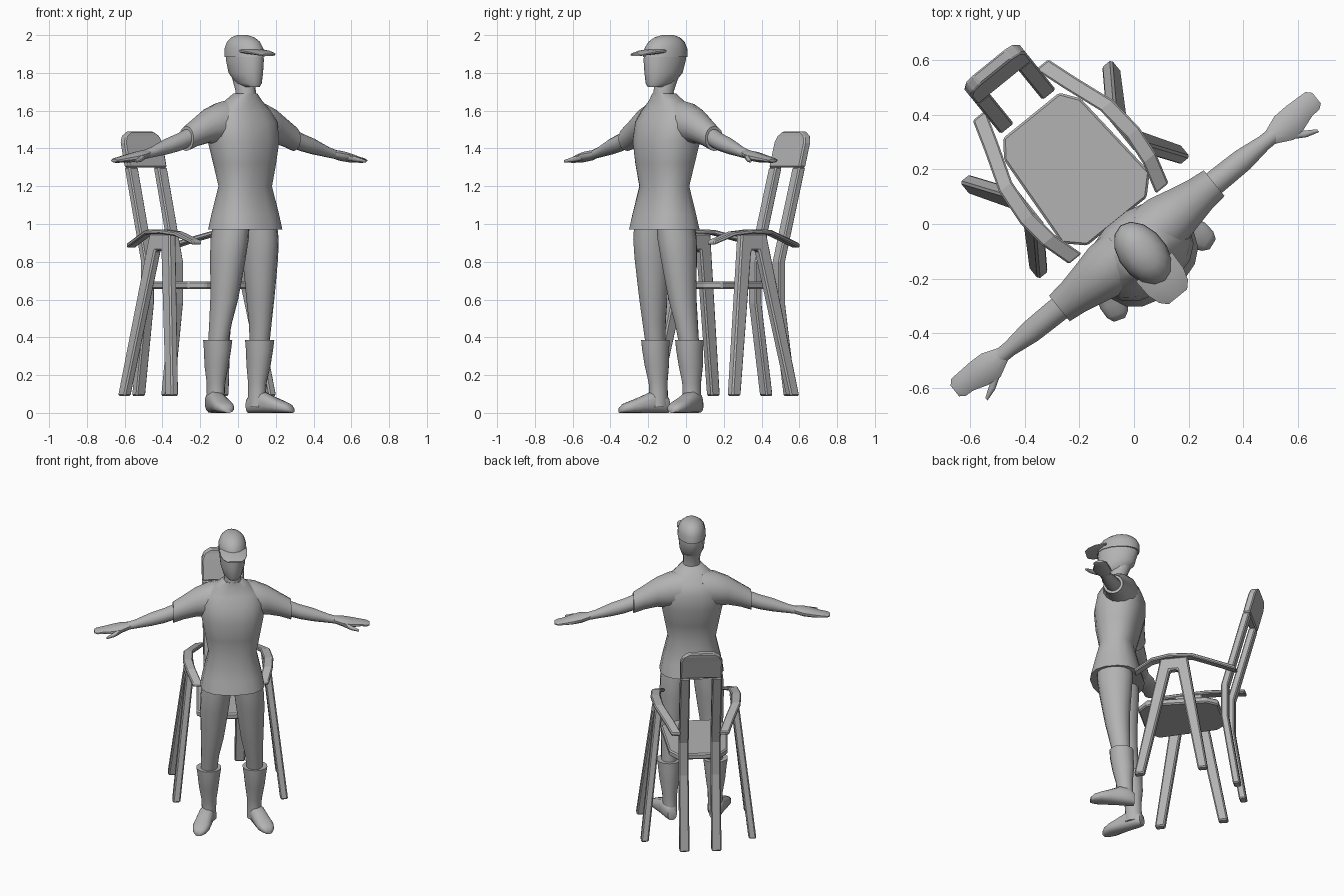
import bpy, math
from mathutils import Vector

if "Cube" in bpy.data.objects:
    bpy.data.objects.remove(bpy.data.objects["Cube"])

grey = bpy.data.materials.new("plain_grey")
grey.diffuse_color = (0.45, 0.45, 0.45, 1)
grey.use_nodes = True
grey.node_tree.nodes["Principled BSDF"].inputs["Base Color"].default_value = grey.diffuse_color
X, Y, Z = Vector((1, 0, 0)), Vector((0, 1, 0)), Vector((0, 0, 1))


def make(name, verts, faces, smooth=50):
    """Mesh object placed in the turned frame shared by figure and chair."""
    me = bpy.data.meshes.new(name)
    me.from_pydata(verts, [], faces)
    me.materials.append(grey)
    ob = bpy.data.objects.new(name, me)
    bpy.context.collection.objects.link(ob)
    ob.location = (0.01, -0.08, 0)
    ob.rotation_euler = (0, 0, math.radians(39))
    bpy.ops.object.select_all(action='DESELECT')
    ob.select_set(True)
    bpy.context.view_layer.objects.active = ob
    bpy.ops.object.mode_set(mode='EDIT')
    bpy.ops.mesh.select_all(action='SELECT')
    bpy.ops.mesh.normals_make_consistent(inside=False)
    bpy.ops.object.mode_set(mode='OBJECT')
    if smooth:
        bpy.ops.object.shade_smooth_by_angle(angle=math.radians(smooth))
    return ob


def loft(name, rings, u, v, n=14, power=2.0, smooth=50):
    """Skin of oval rings (centre, radius along u, radius along v)."""
    verts, faces = [], []
    for c, ru, rv in rings:
        for i in range(n):
            a = 2 * math.pi * (i + 0.5) / n
            cu, sv = math.cos(a), math.sin(a)
            pu = math.copysign(abs(cu) ** (2 / power), cu)
            pv = math.copysign(abs(sv) ** (2 / power), sv)
            verts.append(Vector(c) + u * ru * pu + v * rv * pv)
    for r in range(len(rings) - 1):
        for i in range(n):
            j = (i + 1) % n
            faces.append((r * n + i, r * n + j, r * n + n + j, r * n + n + i))
    faces += [tuple(range(n)), tuple(range((len(rings) - 1) * n, len(rings) * n))]
    return make(name, verts, faces, smooth)


def upright(name, rows, **kw):
    """Loft along z from rows (z, x, y, rx, ry)."""
    return loft(name, [((x, y, z), a, b) for z, x, y, a, b in rows], X, Y, **kw)


def prism(name, pts, offset, bevel=0.008):
    """Extruded flat outline with softened edges."""
    n = len(pts)
    verts = [Vector(p) for p in pts] + [Vector(p) + offset for p in pts]
    faces = [tuple(range(n)), tuple(range(n, 2 * n))]
    faces += [(i, (i + 1) % n, n + (i + 1) % n, n + i) for i in range(n)]
    ob = make(name, verts, faces, 0)
    if bevel:
        m = ob.modifiers.new("soft_edges", 'BEVEL')
        m.width, m.segments = bevel, 1
    return ob


# ---- figure: shirt, neck, head
upright("shirt", [
    (0.97, 0, -0.045, .200, .165), (1.05, 0, -0.045, .185, .145),
    (1.20, 0, -0.045, .150, .108), (1.32, 0, -0.04, .172, .135),
    (1.44, 0, -0.03, .195, .155), (1.54, 0, -0.02, .195, .145),
    (1.60, 0, -0.015, .165, .115), (1.65, 0, -0.03, .105, .08),
    (1.69, 0, -0.045, .062, .06)], power=2.4, n=16)
upright("neck", [(1.64, 0, -0.045, .06, .06), (1.70, 0, -0.05, .052, .056),
                 (1.80, 0, -0.02, .055, .07)])
upright("head", [
    (1.725, 0, -0.105, .035, .045), (1.745, 0, -0.075, .058, .085),
    (1.80, 0, -0.05, .076, .115), (1.87, 0, -0.042, .083, .128),
    (1.92, 0, -0.04, .080, .122)])
upright("cap", [
    (1.885, 0, -0.038, .088, .134), (1.93, 0, -0.034, .086, .128),
    (1.965, 0, -0.03, .074, .108), (1.988, 0, -0.025, .052, .075),
    (2.0, 0, -0.02, .022, .035)])
loft("cap_bill", [((0, -0.10, 1.915), .088, .016), ((0, -0.17, 1.908), .085, .014),
                  ((0, -0.215, 1.90), .07, .010), ((0, -0.24, 1.894), .045, .006)],
     X, Z, n=12)

for s, side in ((1, "left"), (-1, "right")):
    # ---- arm with sleeve, hand and thumb
    loft(side + "_sleeve", [
        ((s * .06, 0, 1.535), .11, .125), ((s * .14, 0, 1.535), .108, .11),
        ((s * .22, 0, 1.52), .088, .092), ((s * .30, 0, 1.485), .070, .075),
        ((s * .365, 0, 1.452), .062, .066)], Y, Z)
    loft(side + "_arm", [
        ((s * .32, 0, 1.47), .048, .052), ((s * .42, 0, 1.432), .046, .047),
        ((s * .50, 0, 1.41), .044, .042), ((s * .60, 0, 1.38), .030, .028),
        ((s * .65, 0, 1.368), .030, .024)], Y, Z, n=12)
    loft(side + "_hand", [
        ((s * .63, 0, 1.372), .030, .022), ((s * .69, -.004, 1.36), .058, .027),
        ((s * .745, 0, 1.35), .056, .024), ((s * .80, .008, 1.342), .045, .017),
        ((s * .835, .008, 1.337), .043, .014), ((s * .853, .006, 1.336), .026, .008)],
         Y, Z, n=10)
    loft(side + "_thumb", [
        ((s * .69, -.035, 1.355), .022, .018), ((s * .735, -.068, 1.342), .016, .014),
        ((s * .782, -.090, 1.332), .007, .007)], Y, Z, n=8)
    # ---- leg, boot and foot
    upright(side + "_leg", [
        (1.03, s * .090, -.045, .085, .11), (0.92, s * .102, -.04, .094, .112),
        (0.82, s * .110, -.035, .090, .102), (0.70, s * .117, -.028, .080, .088),
        (0.60, s * .123, -.020, .071, .078), (0.48, s * .135, -.005, .057, .066),
        (0.36, s * .142, .010, .050, .055)])
    upright(side + "_boot", [
        (0.385, s * .143, .010, .078, .076), (0.33, s * .143, .012, .070, .074),
        (0.25, s * .143, .020, .061, .068), (0.16, s * .141, .027, .047, .053),
        (0.10, s * .140, .030, .045, .052), (0.03, s * .140, .030, .046, .055)])
    d = Vector((s * .077, -.215, 0)).normalized()
    u = Vector((-d.y, d.x, 0))
    heel = Vector((s * .128, .085, 0))
    loft(side + "_foot", [
        (heel + d * t + Z * h, w, h) for t, w, h in
        ((0, .030, .040), (.03, .046, .055), (.09, .048, .058), (.15, .052, .044),
         (.21, .054, .032), (.25, .042, .024), (.272, .022, .014))], u, Z, power=2.5)

# ---- chair seat
half = [(.14, .115), (.207, .18), (.180, .55), (.132, .615)]
outline = half + [(-x, y) for x, y in reversed(half)]
prism("seat", [(x, y, .655) for x, y in outline], Z * .04)

# ---- chair back: arched panel joined to two bent rear posts, from one side profile
path = [(.73, .09), (.655, .58), (.655, .80), (.792, 1.30), (.832, 1.45), (.842, 1.49)]
T = .045


def strip(name, rows):
    """Bent plank: rows of (x0, x1, y, z)."""
    verts, faces = [], []
    for x0, x1, y, z in rows:
        verts += [(x0, y - T / 2, z), (x1, y - T / 2, z),
                  (x1, y + T / 2, z), (x0, y + T / 2, z)]
    for r in range(len(rows) - 1):
        for i in range(4):
            j = (i + 1) % 4
            faces.append((r * 4 + i, r * 4 + j, r * 4 + 4 + j, r * 4 + 4 + i))
    k = len(rows) * 4
    faces += [(0, 1, 2, 3), (k - 4, k - 3, k - 2, k - 1)]
    m = make(name, verts, faces, 0).modifiers.new("soft_edges", 'BEVEL')
    m.width, m.segments = .007, 1


strip("backrest_panel", [(-.130, .130, *path[3]), (-.130, .130, .827, 1.43),
                         (-.115, .115, .837, 1.465), (-.075, .075, *path[5])])

for s, side in ((1, "left"), (-1, "right")):
    strip(side + "_rear_post", [(s * .068, s * .130, y, z) for y, z in path[:4]])

    # ---- armrest: flat board bowed outward with drooping ends
    track = [(.148, .735, .885), (.185, .62, .918), (.238, .47, .957),
             (.250, .33, .960), (.238, .22, .948), (.205, .105, .900)]
    verts, faces = [], []
    for x, y, z in track:
        for dx, dz in ((-.03, -.012), (.03, -.012), (.03, .012), (-.03, .012)):
            verts.append((s * (x + dx), y, z + dz))
    for r in range(len(track) - 1):
        for i in range(4):
            j = (i + 1) % 4
            faces.append((r * 4 + i, r * 4 + j, r * 4 + 4 + j, r * 4 + 4 + i))
    faces += [(0, 1, 2, 3), (20, 21, 22, 23)]
    m = make(side + "_armrest", verts, faces, 0).modifiers.new("soft_edges", 'BEVEL')
    m.width, m.segments = .006, 1

    # ---- side frame: splayed legs joined at the top under the armrest
    frame = [(.16 - .03, .09), (.16 + .03, .09), (.335, .86), (.385, .86),
             (.56 - .03, .09), (.56 + .03, .09), (.445, .95), (.275, .95)]
    prism(side + "_leg_frame",
          [(s * (.235 + (.95 - z) * .115 - .024), y, z) for y, z in frame], X * s * .048)
